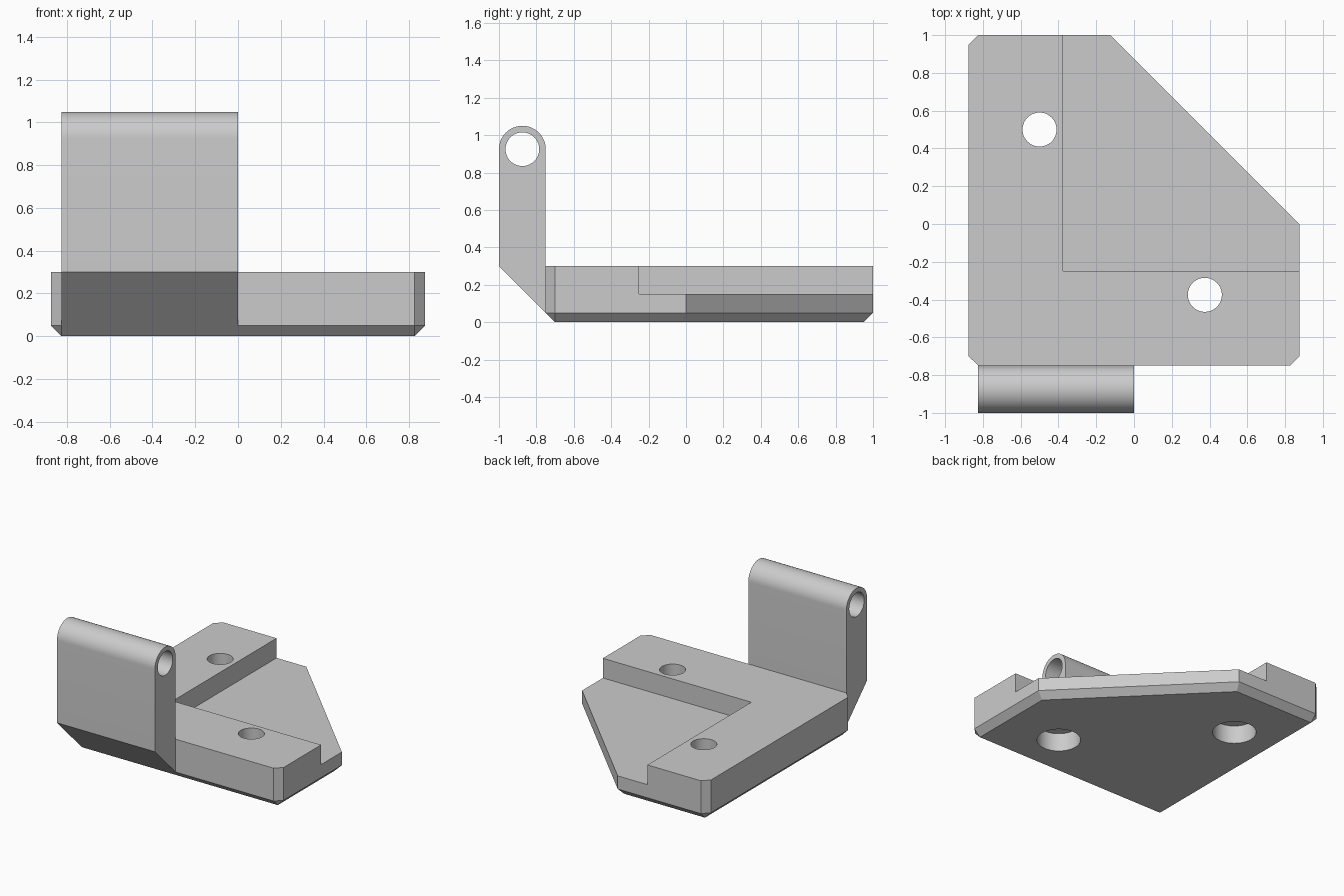
import bpy
import bmesh
from math import cos, sin, pi

cube = bpy.data.objects.get("Cube")
if cube:
    bpy.data.objects.remove(cube, do_unlink=True)

grey = bpy.data.materials.new("light_grey")
grey.use_nodes = True
grey.diffuse_color = (0.6, 0.6, 0.6, 1)
grey.node_tree.nodes["Principled BSDF"].inputs["Base Color"].default_value = (0.6, 0.6, 0.6, 1)


def finish(bm, name):
    bmesh.ops.recalc_face_normals(bm, faces=bm.faces)
    mesh = bpy.data.meshes.new(name)
    bm.to_mesh(mesh)
    bm.free()
    mesh.materials.append(grey)
    obj = bpy.data.objects.new(name, mesh)
    bpy.context.collection.objects.link(obj)
    return obj


def cylinder(name, centre, radius, depth, axis="Z"):
    bpy.ops.mesh.primitive_cylinder_add(
        vertices=64, radius=radius, depth=depth, location=centre,
        rotation=(0, pi / 2 if axis == "X" else 0, 0))
    obj = bpy.context.object
    obj.name = name
    obj.data.materials.append(grey)
    return obj


def cut(target, cutter):
    cutter.hide_render = True
    mod = target.modifiers.new("cut", "BOOLEAN")
    mod.operation = "DIFFERENCE"
    mod.solver = "EXACT"
    mod.object = cutter
    bpy.context.view_layer.objects.active = target
    bpy.ops.object.modifier_apply(modifier=mod.name)
    bpy.data.objects.remove(cutter, do_unlink=True)


def smooth(obj):
    bpy.ops.object.select_all(action="DESELECT")
    obj.select_set(True)
    bpy.context.view_layer.objects.active = obj
    bpy.ops.object.shade_smooth_by_angle(angle=pi / 6)


# Base plate: convex body with clipped corners and a chamfered underside
W, FRONT, BACK, C, TOP = 0.875, -0.75, 1.0, 0.05, 0.3
outline = [(-W, FRONT + C), (C - W, FRONT), (W - C, FRONT), (W, FRONT + C),
           (W, 0), (W - BACK, BACK), (C - W, BACK), (-W, BACK - C)]
inset = [(C - W, FRONT + C), (W - C, FRONT + C), (W - C, -0.02),
         (-0.145, BACK - C), (C - W, BACK - C)]
bm = bmesh.new()
for ring, z in ((inset, 0), (outline, C), (outline, TOP)):
    for x, y in ring:
        bm.verts.new((x, y, z))
bmesh.ops.convex_hull(bm, input=bm.verts)
bmesh.ops.dissolve_limit(bm, angle_limit=0.01, verts=bm.verts, edges=bm.edges)
base = finish(bm, "base_plate")

# Lowered pocket towards the slanted edge
bpy.ops.mesh.primitive_cube_add(size=2, location=(0.625, 0.75, 1.15))
pocket = bpy.context.object
pocket.data.materials.append(grey)
cut(base, pocket)

# Screw holes with wider bores underneath
for x, y in ((-0.5, 0.5), (0.375, -0.375)):
    cut(base, cylinder("screw_hole", (x, y, 0.2), 0.09, 1))
    cut(base, cylinder("screw_bore", (x, y, 0), 0.153, 0.28))
smooth(base)

# Upright hinge lug: side profile extruded along x
Y, R, AXIS_Z = -0.875, 0.125, 0.925
profile = [(-0.73, TOP - 0.02), (-0.73, C), (FRONT, C), (Y - R, TOP)]
profile += [(Y - R * cos(pi * i / 32), AXIS_Z + R * sin(pi * i / 32)) for i in range(33)]
profile += [(FRONT, TOP - 0.02)]
bm = bmesh.new()
face = bm.faces.new([bm.verts.new((C - W, y, z)) for y, z in profile])
grown = bmesh.ops.extrude_face_region(bm, geom=[face])["geom"]
bmesh.ops.translate(bm, vec=(W - C, 0, 0),
                    verts=[v for v in grown if isinstance(v, bmesh.types.BMVert)])
lug = finish(bm, "hinge_lug")

# Pin hole through the lug
cut(lug, cylinder("pin_hole", (-0.4, Y, AXIS_Z), 0.09, 2, "X"))
smooth(lug)
